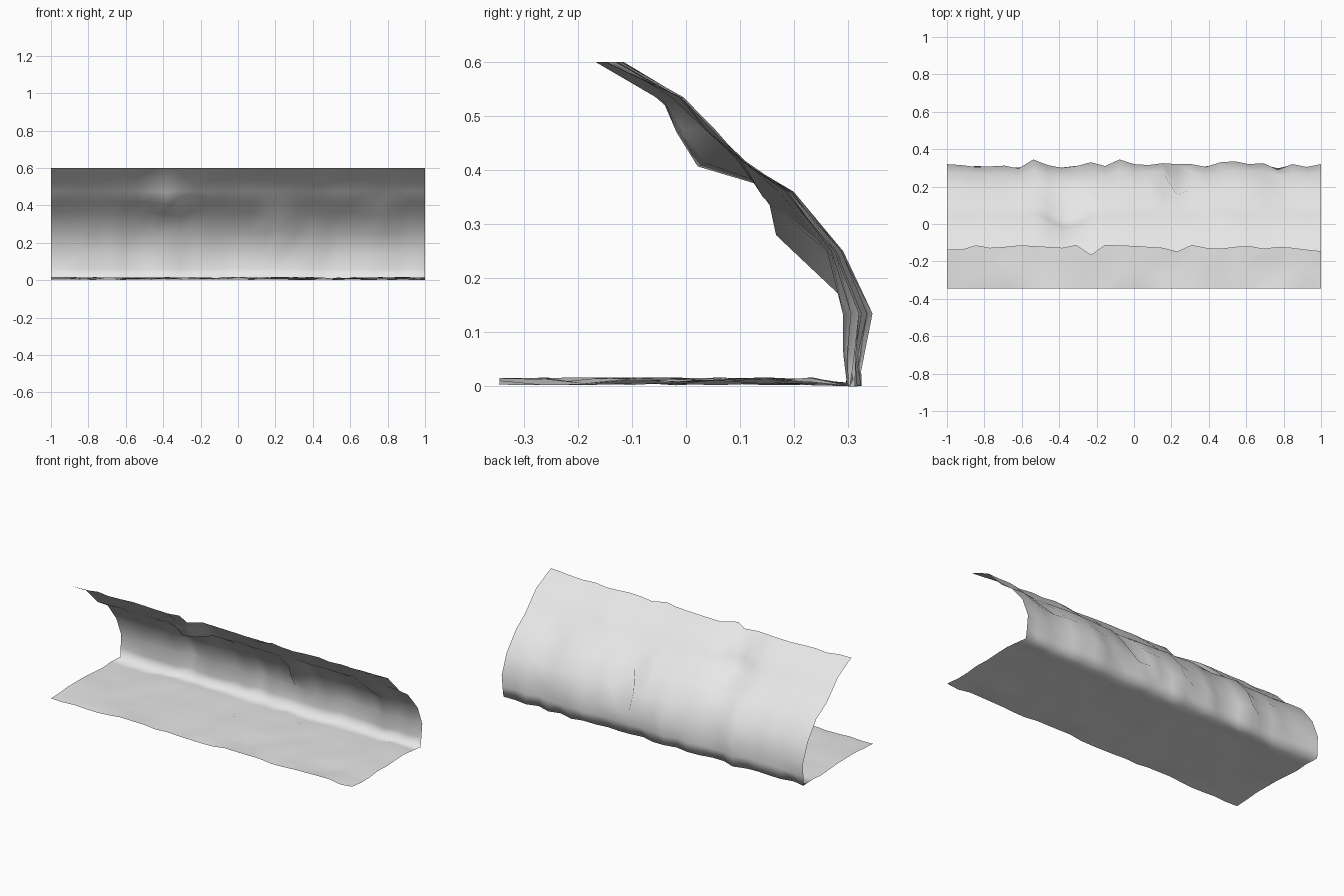
import bpy
import bmesh
import random

random.seed(4)
COLS = 26      # segments along the length
FLOOR = 8      # segments across the floor

# Rippled wall lines along x, in thousandths: widest belly and top lip
belly = [320, 315, 305, 308, 312, 297, 345, 315, 300, 310, 330, 310, 345, 320,
         315, 325, 320, 320, 305, 330, 335, 320, 325, 290, 320, 305, 320]
lip = [-140, -140, -117, -130, -125, -117, -120, -125, -130, -115, -167, -115, -117, -120,
       -125, -130, -150, -115, -130, -135, -125, -120, -135, -125, -130, -140, -148]

# Wall rows: depth y, height z, share of the belly ripple, random wobble
wall = [(0.306, 0.004, 0.4, 0.012), (0.309, 0.06, 0.7, 0.006), (0.318, 0.135, 1.0, 0.0),
        (0.272, 0.25, 0.6, 0.006), (0.188, 0.36, 0.4, 0.007), (0.102, 0.417, 0.3, 0.007),
        (0.043, 0.475, 0.3, 0.007), (-0.015, 0.535, 0.3, 0.007)]

# Local bulges: (wall row, column) -> (dy, dz)
bulges = {(3, 16): (-0.105, 0.03), (4, 16): (-0.035, -0.025), (4, 15): (-0.015, 0.0),
          (5, 8): (-0.078, -0.01), (5, 9): (-0.06, -0.005), (5, 7): (-0.025, 0.0),
          (6, 8): (-0.05, -0.005), (6, 9): (-0.045, 0.0), (6, 7): (-0.02, 0.0),
          (7, 8): (-0.02, -0.015), (7, 9): (-0.015, -0.01),
          (4, 22): (-0.02, -0.01), (4, 23): (-0.03, -0.01), (4, 24): (-0.015, 0.0)}

bm = bmesh.new()
rows = []


def add_row(point):
    """Add one line of vertices along x; point(column) gives y and z."""
    rows.append([bm.verts.new((-1 + 2 * c / COLS, *point(c))) for c in range(COLS + 1)])


# Slightly uneven floor, straight along the front edge
for r in range(FLOOR):
    y = -0.345 + 0.651 * r / FLOOR
    add_row(lambda c: (y + (random.uniform(-0.012, 0.012) if r else 0),
                       random.uniform(0.002, 0.017)))

# Wall curling up and forward
for r, (y, z, share, wobble) in enumerate(wall):
    def wall_point(c):
        dy, dz = bulges.get((r, c), (0, 0))
        ripple = (belly[c] / 1000 - 0.318) * share
        height = z + dz if r else random.uniform(0.0, 0.006)
        return y + ripple + dy + random.uniform(-wobble, wobble), height
    add_row(wall_point)

# Level top lip
add_row(lambda c: (lip[c] / 1000, 0.6))

# Skin neighbouring rows into one sheet
for a, b in zip(rows, rows[1:]):
    for c in range(COLS):
        bm.faces.new((a[c], a[c + 1], b[c + 1], b[c])).smooth = True

mesh = bpy.data.meshes.new("floor_and_curled_wall")
bm.to_mesh(mesh)
bm.free()

stone = bpy.data.materials.new("light grey")
stone.diffuse_color = (0.8, 0.8, 0.8, 1)
mesh.materials.append(stone)
bpy.context.collection.objects.link(bpy.data.objects.new("floor_and_curled_wall", mesh))
